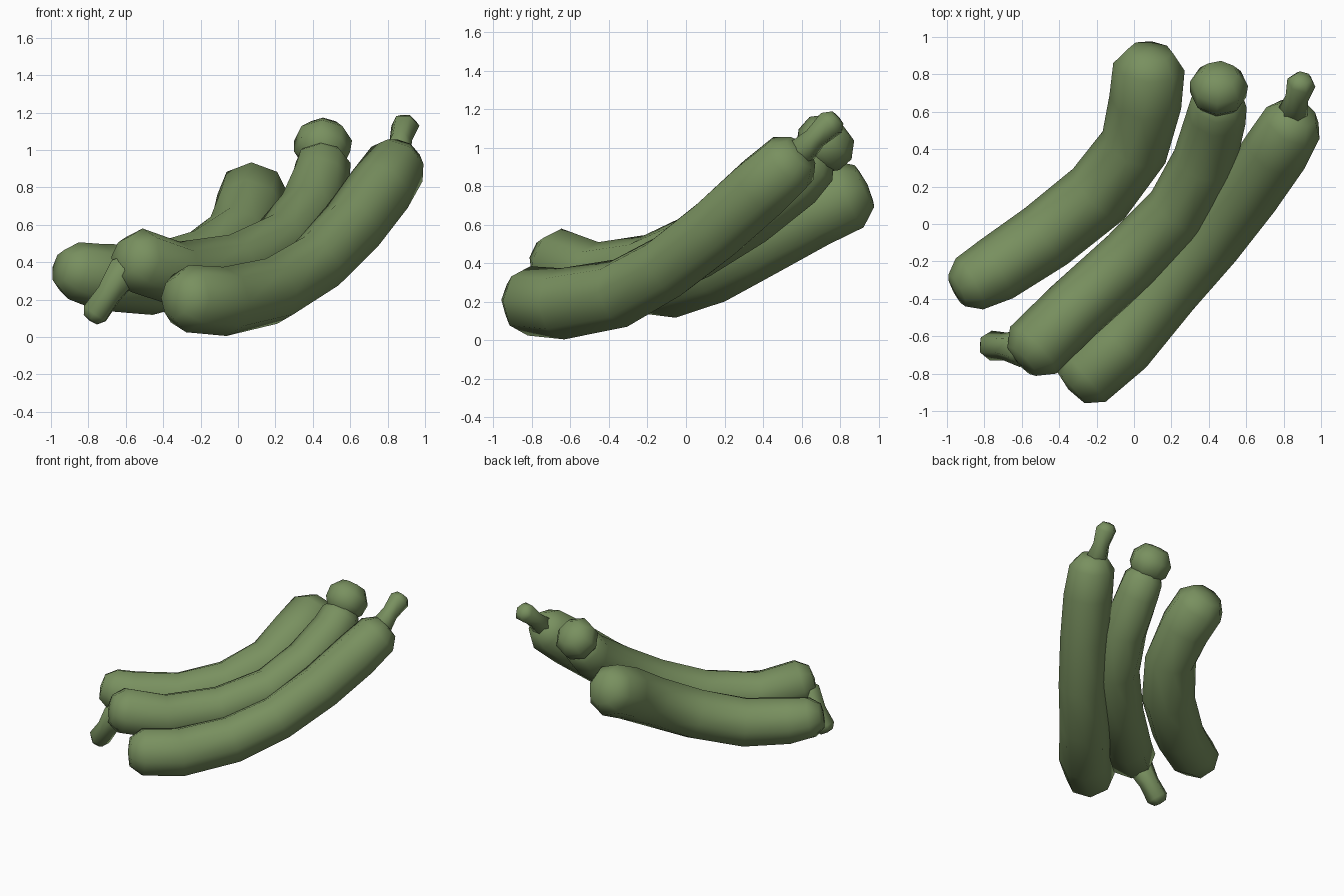
import bpy, bmesh, math
from mathutils import Vector

if "Cube" in bpy.data.objects:
    bpy.data.objects.remove(bpy.data.objects["Cube"])

green = bpy.data.materials.new("dull_green")
green.diffuse_color = (0.19, 0.28, 0.115, 1)
green.use_nodes = True
green.node_tree.nodes["Principled BSDF"].inputs["Base Color"].default_value = green.diffuse_color
SIDES = 8


def tube(name, rows, cap=(0.5, 0.62), sides=SIDES):
    """Sweep rings along (x, y, z, radius) rows and close with blunt rounded ends."""
    pts = [Vector(r[:3]) for r in rows]
    rad = [r[3] for r in rows]
    d0 = (pts[0] - pts[1]).normalized()
    d1 = (pts[-1] - pts[-2]).normalized()
    # blunt end rings
    pts = [pts[0] + d0 * rad[0] * cap[0]] + pts + [pts[-1] + d1 * rad[-1] * cap[0]]
    rad = [rad[0] * cap[1]] + rad + [rad[-1] * cap[1]]
    bm = bmesh.new()
    rings = []
    for i, (p, r) in enumerate(zip(pts, rad)):
        t = (pts[min(i + 1, len(pts) - 1)] - pts[max(i - 1, 0)]).normalized()
        u = t.cross(Vector((0, 0, 1))).normalized()
        v = u.cross(t)
        rings.append([bm.verts.new(p + r * (u * math.cos(a) + v * math.sin(a)))
                      for a in (2 * math.pi * k / sides for k in range(sides))])
    for a, b in zip(rings, rings[1:]):
        for k in range(sides):
            n = (k + 1) % sides
            bm.faces.new((a[k], a[n], b[n], b[k]))
    # slightly domed tips
    for ring, p, d, r in ((rings[0], pts[0], d0, rad[0]), (rings[-1], pts[-1], d1, rad[-1])):
        tip = bm.verts.new(p + d * r * 0.15)
        for k in range(sides):
            bm.faces.new((ring[k], ring[(k + 1) % sides], tip))
    bmesh.ops.recalc_face_normals(bm, faces=bm.faces)
    for f in bm.faces:
        f.smooth = True
    me = bpy.data.meshes.new(name)
    bm.to_mesh(me)
    bm.free()
    me.materials.append(green)
    ob = bpy.data.objects.new(name, me)
    bpy.context.collection.objects.link(ob)
    return ob


# three curved fruits
tube("back_fruit", [
    (-0.88, -0.32, 0.355, 0.155), (-0.74, -0.245, 0.32, 0.178), (-0.47, -0.065, 0.305, 0.188),
    (-0.19, 0.16, 0.385, 0.192), (0.0, 0.41, 0.525, 0.188), (0.06, 0.65, 0.67, 0.195),
    (0.08, 0.84, 0.76, 0.192)])
tube("middle_fruit", [
    (-0.54, -0.675, 0.41, 0.175), (-0.32, -0.46, 0.335, 0.175), (-0.02, -0.19, 0.375, 0.175),
    (0.235, 0.07, 0.495, 0.175), (0.375, 0.33, 0.66, 0.172), (0.44, 0.57, 0.84, 0.16),
    (0.455, 0.65, 0.93, 0.15)])
tube("front_fruit", [
    (-0.27, -0.815, 0.205, 0.18), (-0.07, -0.64, 0.19, 0.185), (0.18, -0.34, 0.245, 0.18),
    (0.41, -0.09, 0.385, 0.172), (0.61, 0.17, 0.59, 0.175), (0.76, 0.39, 0.79, 0.178),
    (0.85, 0.54, 0.925, 0.165)])

# round knob on the middle fruit
tube("middle_knob", [(0.45, 0.69, 0.99, 0.15), (0.455, 0.75, 1.05, 0.155)])

# short stems
tube("middle_stem", [
    (-0.60, -0.665, 0.36, 0.10), (-0.69, -0.655, 0.23, 0.075), (-0.765, -0.65, 0.125, 0.08)], sides=6)
tube("front_stem", [
    (0.85, 0.60, 0.98, 0.08), (0.87, 0.67, 1.05, 0.062), (0.895, 0.755, 1.13, 0.078)], sides=6)
